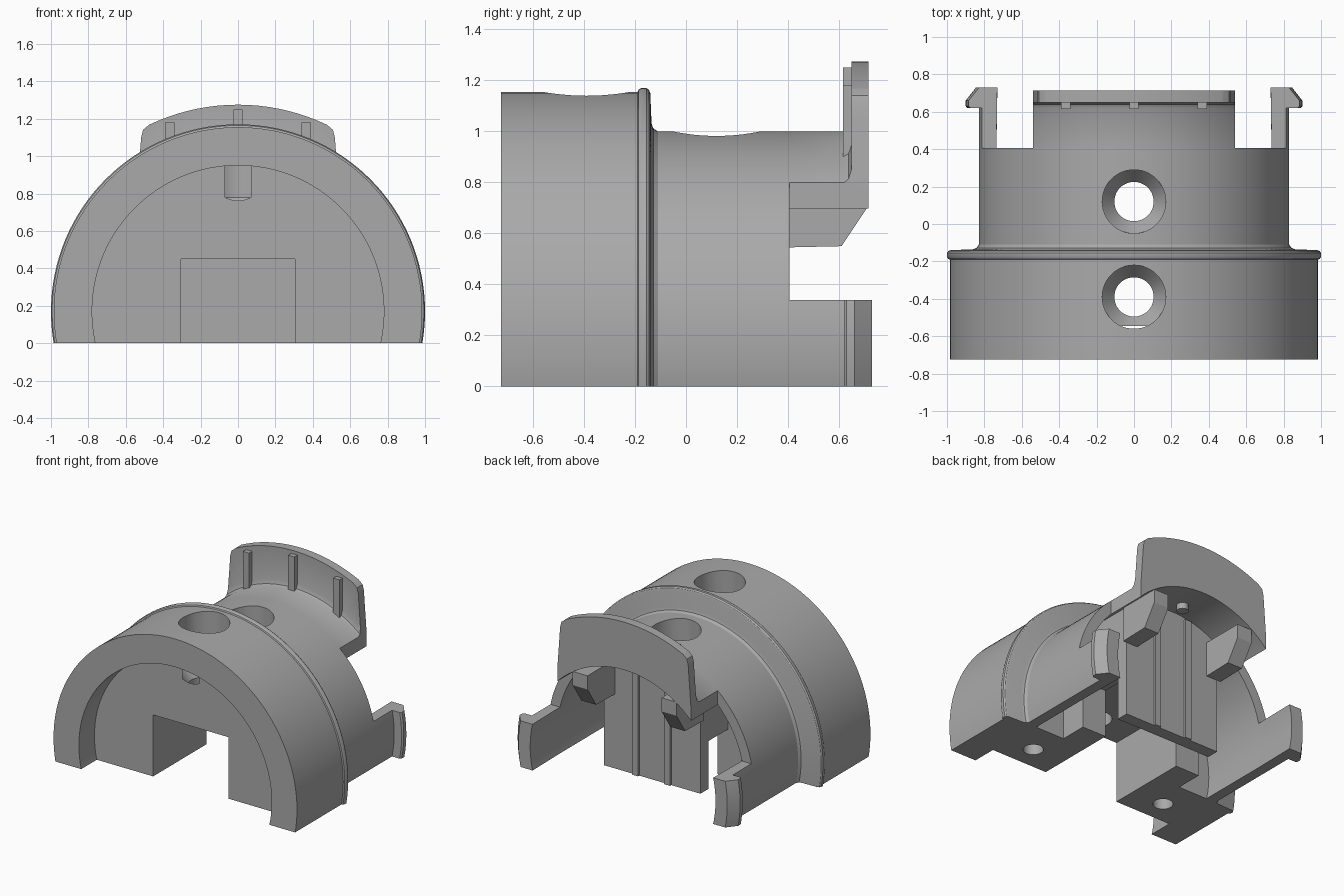
import bpy, bmesh, math
from mathutils import Matrix, Vector

cube = bpy.data.objects.get("Cube")
if cube:
    bpy.data.objects.remove(cube, do_unlink=True)

AXIS_Z = 0.17  # height of the shell axis
grey = bpy.data.materials.new("plain grey")
grey.use_nodes = True
grey.diffuse_color = (0.4, 0.4, 0.4, 1)
grey.node_tree.nodes["Principled BSDF"].inputs["Base Color"].default_value = (0.4, 0.4, 0.4, 1)


def finish(name, bm):
    bmesh.ops.recalc_face_normals(bm, faces=bm.faces)
    mesh = bpy.data.meshes.new(name)
    bm.to_mesh(mesh)
    bm.free()
    mesh.materials.append(grey)
    obj = bpy.data.objects.new(name, mesh)
    bpy.context.collection.objects.link(obj)
    return obj


def lathe(name, profile, closed):
    """Turn (y, radius) points around the lengthwise axis."""
    bm = bmesh.new()
    vs = [bm.verts.new((0, y, AXIS_Z + r)) for y, r in profile]
    es = [bm.edges.new(p) for p in zip(vs, vs[1:])]
    if closed:
        es.append(bm.edges.new((vs[-1], vs[0])))
    bmesh.ops.spin(bm, geom=vs + es, cent=(0, 0, AXIS_Z), axis=(0, 1, 0),
                   angle=math.tau, steps=128, use_merge=True)
    bmesh.ops.remove_doubles(bm, verts=bm.verts, dist=0.0001)
    return finish(name, bm)


def box(name, x, y, z):
    bm = bmesh.new()
    bmesh.ops.create_cube(bm, size=1)
    for v in bm.verts:
        v.co = Vector([a + (b - a) * (c + 0.5) for c, (a, b) in zip(v.co, (x, y, z))])
    return finish(name, bm)


def prism(name, points, axis, start, end):
    """Extrude a flat outline along x (points are y, z) or y (points are x, z)."""
    bm = bmesh.new()
    place = (lambda a, b: (start, a, b)) if axis == "x" else (lambda a, b: (a, start, b))
    face = bm.faces.new([bm.verts.new(place(a, b)) for a, b in points])
    move = Vector((end - start, 0, 0) if axis == "x" else (0, end - start, 0))
    out = bmesh.ops.extrude_face_region(bm, geom=[face])
    bmesh.ops.translate(bm, vec=move, verts=[v for v in out["geom"] if isinstance(v, bmesh.types.BMVert)])
    return finish(name, bm)


def cone(name, x, y, z0, z1, r0, r1):
    bm = bmesh.new()
    bmesh.ops.create_cone(bm, cap_ends=True, segments=48, radius1=r0, radius2=r1, depth=z1 - z0,
                          matrix=Matrix.Translation((x, y, (z0 + z1) / 2)))
    return finish(name, bm)


def combine(obj, tool, operation="DIFFERENCE"):
    mod = obj.modifiers.new("shape", "BOOLEAN")
    mod.operation, mod.object, mod.solver = operation, tool, "EXACT"
    bpy.context.view_layer.objects.active = obj
    bpy.ops.object.modifier_apply(modifier=mod.name)
    bpy.data.objects.remove(tool, do_unlink=True)


def smooth(obj):
    bpy.ops.object.select_all(action="DESELECT")
    obj.select_set(True)
    bpy.context.view_layer.objects.active = obj
    bpy.ops.object.shade_smooth_by_angle(angle=math.radians(30))


# Main shell with its rounded collar
body = lathe("shell_body", [
    (-0.725, 0), (-0.725, 0.985), (-0.19, 0.985), (-0.186, 0.994), (-0.175, 1.0), (-0.155, 1.0),
    (-0.145, 0.993), (-0.14, 0.98), (-0.135, 0.86), (-0.128, 0.842), (-0.11, 0.83),
    (0.405, 0.83), (0.405, 0)], False)

# Front recess
combine(body, lathe("recess", [(-0.9, 0), (-0.9, 0.78), (-0.545, 0.78), (-0.545, 0)], False))

# Rear cavity, leaving a central block and an end plate standing
cavity = lathe("cavity", [(-0.13, 0), (-0.13, 0.755), (0.6, 0.755), (0.6, 0)], False)
combine(cavity, box("core", (-0.5, 0.5), (-0.3, 0.07), (-1, 1.5)))
combine(cavity, box("rear_core", (-0.39, 0.39), (0, 0.39), (-1, 1.5)))
combine(body, cavity)

# Lengthwise slot, side gaps in front of the end plate, flat underside
combine(body, box("slot", (-0.305, 0.305), (-0.9, 0.3), (-0.5, 0.45)))
combine(body, box("gap", (-0.45, 0.45), (0.071, 0.299), (-0.5, 0.35)))
combine(body, box("underside", (-2, 2), (-2, 2), (-2, 0)))

# Countersunk top holes
for y in (-0.39, 0.12):
    combine(body, cone("bore", 0, y, 0.78, 1.5, 0.17, 0.17))
    combine(body, cone("countersink", 0, y, 0.7, 0.7801, 0.105, 0.17))
    combine(body, cone("through_hole", 0, y, 0.3, 0.72, 0.105, 0.105))

# Screw holes in the feet
for x in (-0.56, 0.56):
    combine(body, cone("foot_hole", x, -0.37, -0.2, 0.35, 0.067, 0.067))
smooth(body)

# Pair of hooked side arms
arms = lathe("clip_arms", [
    (0.405, 0.755), (0.405, 0.83), (0.62, 0.83), (0.62, 0.89), (0.63, 0.9), (0.66, 0.9),
    (0.73, 0.845), (0.73, 0.75)], True)
combine(arms, box("arm_limit", (-2, 2), (0, 2), (0, 0.338)), "INTERSECT")
smooth(arms)

# Top tab with upright flange
tab = lathe("top_tab", [
    (0.405, 0.755), (0.405, 0.83), (0.62, 0.83), (0.638, 0.84), (0.65, 0.87),
    (0.65, 1.105), (0.715, 1.105), (0.715, 0.755)], True)
half = [(0.54, 0.5), (0.54, 0.8), (0.518, 1.1), (0.508, 1.14), (0.47, 1.172), (0.2, 1.4)]
outline = half + [(-x, z) for x, z in reversed(half)]
combine(tab, prism("tab_limit", outline, "y", 0, 2), "INTERSECT")
smooth(tab)

# Upright ribs on the flange
for i, x in enumerate((-0.365, 0, 0.365)):
    low, high = (0.98, 1.25) if x == 0 else (0.9, 1.18)
    box(f"flange_rib_{i + 1}", (x - 0.025, x + 0.025), (0.615, 0.66), (low, high))

# Bracing ribs below the tab
brace = [(0.39, 0.545), (0.61, 0.55), (0.71, 0.7), (0.71, 0.8), (0.39, 0.8)]
for side, x in (("right", -0.42), ("left", 0.3)):
    prism(f"tab_brace_{side}", brace, "x", x, x + 0.12)

# Ridges on the end plate and small boss under the tab
for side, x in (("right", -0.13), ("left", 0.13)):
    box(f"plate_ridge_{side}", (x - 0.025, x + 0.025), (0.38, 0.405), (0, 0.9))
smooth(cone("tab_boss", 0, 0.5, 0.88, 0.95, 0.04, 0.04))
